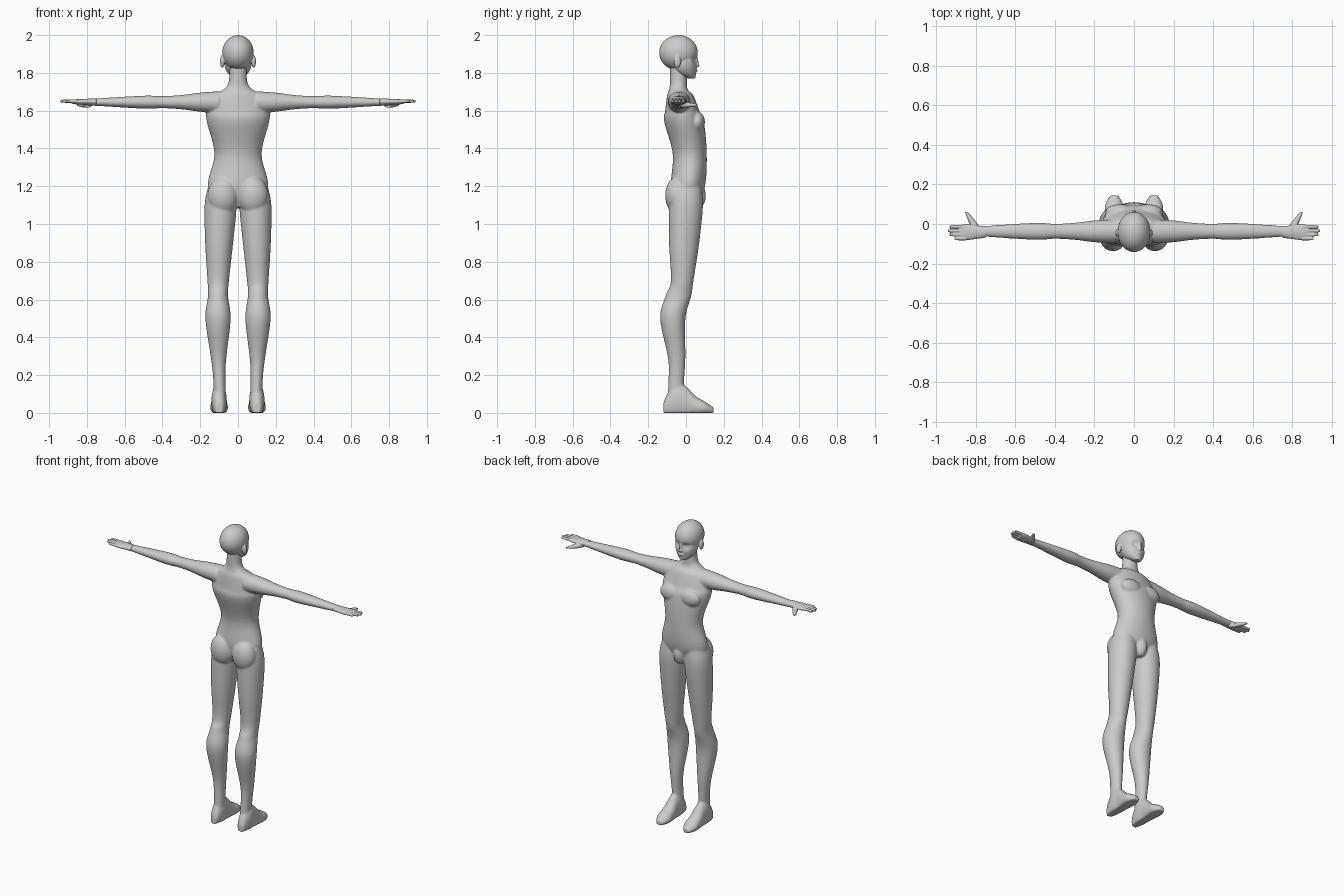
import bpy
import bmesh
import math
from mathutils import Matrix, Vector

cube = bpy.data.objects.get("Cube")
if cube:
    bpy.data.objects.remove(cube, do_unlink=True)

# One plain skin colour
skin = bpy.data.materials.new("plain_grey")
skin.use_nodes = True
grey = (0.6, 0.6, 0.6, 1)
skin.diffuse_color = grey
skin.node_tree.nodes["Principled BSDF"].inputs["Base Color"].default_value = grey


def blend(before, start, end, after, t):
    """Smooth curve from start to end, with slopes taken from the neighbours."""
    ease = t * t * (3 - 2 * t)
    slope_in = (end - before) / 2
    slope_out = (after - start) / 2
    bend = t * (1 - t) * (slope_in * (1 - t) - slope_out * t)
    return start + (end - start) * ease + bend


def loft(bm, axis, rows, side=1, sides=40, steps=6):
    """Skin smooth oval sections; a row is position along axis, centre u, v, radius u, v."""
    last = len(rows) - 1
    fine = []
    for i in range(last):
        near = (rows[max(i - 1, 0)], rows[i], rows[i + 1], rows[min(i + 2, last)])
        for step in range(steps):
            fine.append([blend(*values, step / steps) for values in zip(*near)])
    fine.append(rows[last])

    rings = []
    for along, u, v, radius_u, radius_v in fine:
        ring = []
        for k in range(sides):
            angle = math.tau * k / sides
            a = u + radius_u * math.cos(angle)
            b = v + radius_v * math.sin(angle)
            x, y, z = {"x": (along, a, b), "y": (a, along, b), "z": (a, b, along)}[axis]
            ring.append(bm.verts.new((x * side, y, max(z, 0))))
        rings.append(ring)

    for low, high in zip(rings, rings[1:]):
        for k in range(sides):
            bm.faces.new((low[k - 1], low[k], high[k], high[k - 1]))
    bm.faces.new(rings[0])
    bm.faces.new(rings[-1])


def ball(bm, centre, radii):
    matrix = Matrix.Translation(centre) @ Matrix.Diagonal((*radii, 1))
    bmesh.ops.create_uvsphere(bm, u_segments=48, v_segments=32, radius=1, matrix=matrix)


def dent(bm, centre, radius, depth):
    """Press the surface softly backwards around a point."""
    for vert in bm.verts:
        distance = (vert.co - Vector(centre)).length
        vert.co.y -= depth * math.exp(-(distance / radius) ** 2)


def finish(bm, name, voxel, passes):
    """Fuse the overlapping volumes into one smooth skin."""
    bmesh.ops.recalc_face_normals(bm, faces=bm.faces)
    mesh = bpy.data.meshes.new(name)
    bm.to_mesh(mesh)
    bm.free()
    mesh.materials.append(skin)
    for poly in mesh.polygons:
        poly.use_smooth = True
    obj = bpy.data.objects.new(name, mesh)
    bpy.context.collection.objects.link(obj)
    fuse = obj.modifiers.new("fuse", "REMESH")
    fuse.mode = "VOXEL"
    fuse.voxel_size = voxel
    fuse.use_smooth_shade = True
    soften = obj.modifiers.new("soften", "SMOOTH")
    soften.factor = 0.5
    soften.iterations = passes


# Neck and torso: height, depth centre, half width, half depth
body = bmesh.new()
torso = [
    (1.85, -.04, .045, .045), (1.75, -.04, .05, .045), (1.71, -.04, .08, .05),
    (1.68, -.03, .13, .07), (1.6, -.02, .165, .09), (1.54, -.01, .165, .105),
    (1.37, .02, .125, .09), (1.2, .01, .16, .09), (1.09, 0, .09, .05)]
loft(body, "z", [(z, 0, y, wide, deep) for z, y, wide, deep in torso])
ball(body, (0, .06, 1.15), (.04, .045, .07))

# Leg: height, depth centre, half width, half depth; the centre line bows outward
leg = [
    (1.2, 0, .07, .08), (1.1, 0, .085, .09), (.9, -.01, .074, .08),
    (.7, -.02, .057, .06), (.62, -.04, .053, .068), (.5, -.07, .067, .067),
    (.3, -.05, .042, .047), (.2, -.05, .033, .042), (.04, -.06, .03, .04)]


def bow(z):
    return .082 + .024 * math.sin(math.pi * (1.3 - z) / 1.5)


# Foot: distance forward, half width, height; the floor flattens the sole
foot = [
    (-.12, .02, .05), (-.1, .03, .1), (-.05, .04, .16), (0, .04, .14),
    (.05, .045, .09), (.1, .045, .06), (.145, .02, .03)]

# Arm: distance out, half depth; it flattens towards the wrist
arm = [(.1, .06), (.2, .055), (.3, .043), (.4, .038), (.5, .043), (.75, .028), (.8, .028)]

for side in (1, -1):
    loft(body, "z", [(z, bow(z), y, wide, deep) for z, y, wide, deep in leg], side)
    loft(body, "y", [(y, .1, top * .4, wide, top * .6) for y, wide, top in foot], side)
    loft(body, "x", [(x, -.037, 1.645, r, r * (1 - .4 * x)) for x, r in arm], side)
    # Seat and chest
    ball(body, (.08 * side, -.045, 1.15), (.08, .065, .1))
    ball(body, (.07 * side, .06, 1.54), (.075, .04, .055))
finish(body, "body", .006, 8)

# Head: skull and tapering face with eye hollows
head = bmesh.new()
ball(head, (0, -.04, 1.907), (.083, .102, .093))
face = [(1.93, -.01, .06, .06), (1.85, -.01, .072, .068), (1.8, 0, .055, .053),
        (1.77, .03, .02, .02)]
loft(head, "z", [(z, 0, y, wide, deep) for z, y, wide, deep in face], steps=12)
for side in (1, -1):
    dent(head, (.032 * side, .05, 1.868), .02, .012)

# Nose bridge, nose tip, lips and ears
ball(head, (0, .053, 1.86), (.009, .013, .03))
ball(head, (0, .058, 1.84), (.012, .014, .01))
ball(head, (0, .05, 1.81), (.022, .011, .008))
for side in (1, -1):
    ball(head, (.083 * side, -.046, 1.86), (.012, .019, .034))
finish(head, "head", .004, 4)

# Hands: flat palm, forward thumb and four fingers
palm = [(.75, .028, .019), (.8, .035, .016), (.85, .041, .014), (.88, .035, .01)]
thumb = [(-.03, .02), (0, .02), (.04, .013), (.062, .006)]
for side, label in ((1, "left_hand"), (-1, "right_hand")):
    hand = bmesh.new()
    loft(hand, "x", [(x, -.041, 1.647, wide, thick) for x, wide, thick in palm], side)
    loft(hand, "y", [(y, .81 + .6 * y, 1.63, r, r * .7) for y, r in thumb], side)
    for i in range(4):
        y = -.014 - .02 * i
        tip = .94 - .008 * (i - 1) ** 2
        finger = [(.85, .009), (tip - .01, .008), (tip, .004)]
        loft(hand, "x", [(x, y, 1.65, r, r) for x, r in finger], side)
    finish(hand, label, .003, 2)
